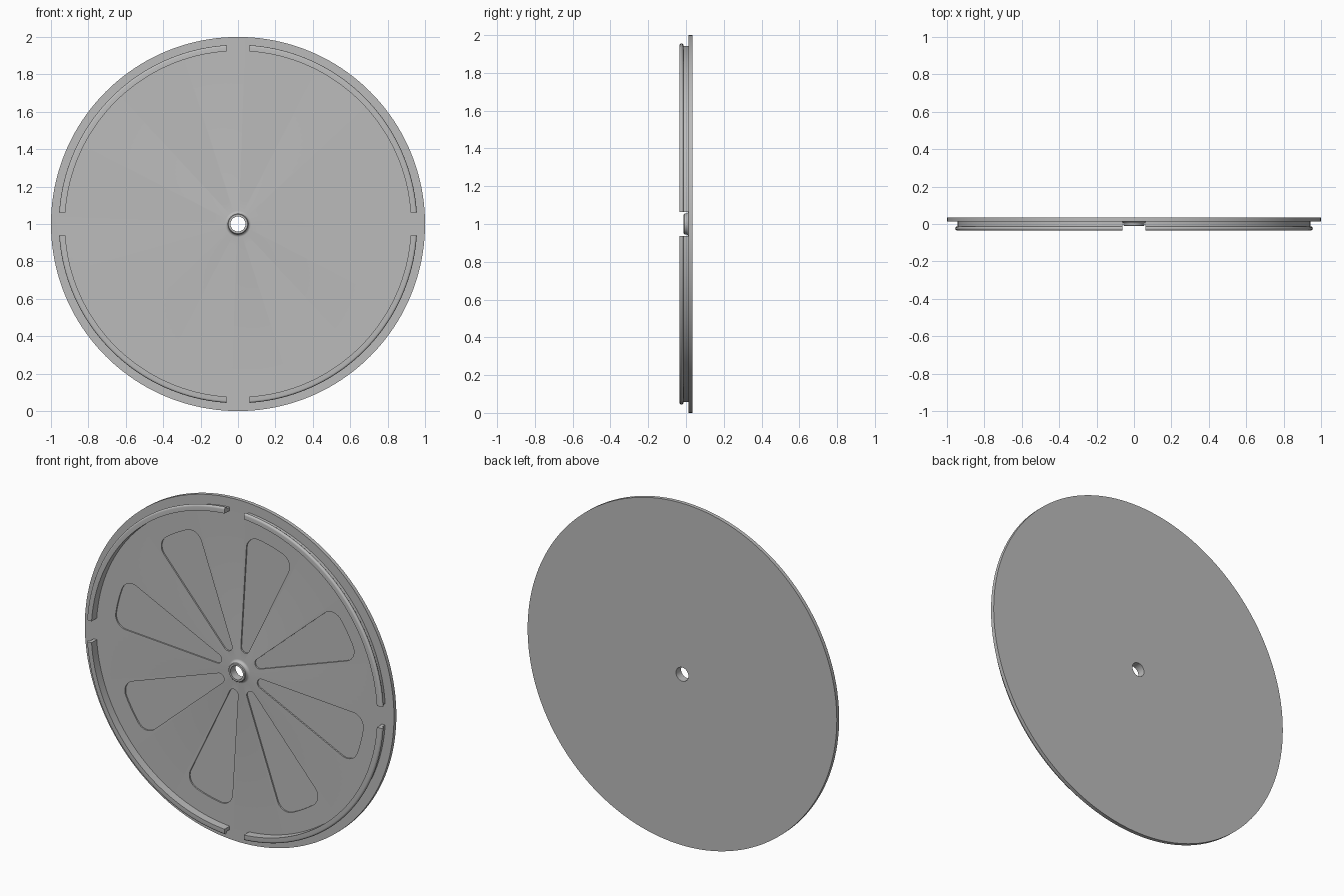
import bpy, bmesh
from math import sin, cos, asin, pi, radians

cube = bpy.data.objects.get("Cube")
if cube:
    bpy.data.objects.remove(cube)

BACK, FACE, FRONT = 0.035, 0.013, -0.035   # depth levels along y
GAP = 0.0625                               # half width of the rim gaps
POCKETS, DEPTH = 8, 0.008

grey = bpy.data.materials.new("plain grey")
grey.use_nodes = True
grey.diffuse_color = (0.5, 0.5, 0.5, 1)
grey.node_tree.nodes["Principled BSDF"].inputs["Base Color"].default_value = grey.diffuse_color


def polar(r, a, y):
    return (r * cos(a), y, 1 + r * sin(a))


def arc(cx, cy, r, a0, a1, n):
    return [(cx + r * cos(a0 + (a1 - a0) * i / n),
             cy + r * sin(a0 + (a1 - a0) * i / n)) for i in range(n + 1)]


def finish(bm, name):
    bmesh.ops.recalc_face_normals(bm, faces=bm.faces)
    mesh = bpy.data.meshes.new(name)
    bm.to_mesh(mesh)
    bm.free()
    obj = bpy.data.objects.new(name, mesh)
    bpy.context.collection.objects.link(obj)
    mesh.materials.append(grey)
    return obj


def smooth(obj):
    bpy.ops.object.select_all(action='DESELECT')
    obj.select_set(True)
    bpy.context.view_layer.objects.active = obj
    bpy.ops.object.shade_smooth_by_angle(angle=radians(35))


def sweep(bm, profile, steps, start=0.0, gap=None):
    """Revolve a closed (radius, y) profile: a full turn, or a quarter with parallel-sided ends."""
    rings = []
    for i in range(steps if gap is None else steps + 1):
        ring = []
        for r, y in profile:
            trim = asin(gap / r) if gap else 0
            span = pi / 2 - 2 * trim if gap else 2 * pi
            ring.append(bm.verts.new(polar(r, start + trim + span * i / steps, y)))
        rings.append(ring)
    pairs = list(zip(rings, rings[1:]))
    if gap is None:
        pairs.append((rings[-1], rings[0]))
    else:
        bm.faces.new(rings[0])
        bm.faces.new(rings[-1])
    n = len(profile)
    for a, b in pairs:
        for j in range(n):
            k = (j + 1) % n
            bm.faces.new((a[j], a[k], b[k], b[j]))


# Disc with a central hole and a filleted boss
bm = bmesh.new()
fillet = arc(0.07, FACE - 0.015, 0.015, pi / 2, pi, 6)
sweep(bm, [(0.04, BACK), (1.0, BACK), (1.0, FACE)] + fillet
      + [(0.055, -0.008), (0.051, -0.012), (0.04, -0.012)], 160)
disc = finish(bm, "disc_with_boss")

# Rounded wedge pockets cut into the front face
half = radians(11)
tip, tip_r = 0.148, 0.148 * sin(half)
corner_r, outer = 0.07, 0.81
d = outer - corner_r
off = half - asin(corner_r / d)
outline = (arc(tip, 0, tip_r, pi / 2 + half, 1.5 * pi - half, 10)
           + arc(d * cos(off), -d * sin(off), corner_r, -pi / 2 - half, -off, 10)
           + arc(0, 0, outer, -off, off, 8)[1:-1]
           + arc(d * cos(off), d * sin(off), corner_r, off, pi / 2 + half, 10))
bm = bmesh.new()
for i in range(POCKETS):
    t = radians(75.5) + 2 * pi * i / POCKETS
    low, high = [[bm.verts.new((u * cos(t) - v * sin(t), y, 1 + u * sin(t) + v * cos(t)))
                  for u, v in outline] for y in (FACE + DEPTH, FACE - 0.02)]
    bm.faces.new(low)
    bm.faces.new(high)
    for j in range(len(low)):
        bm.faces.new((low[j - 1], low[j], high[j], high[j - 1]))
cutter = finish(bm, "pocket_cutter")
cutter.hide_render = True
cut = disc.modifiers.new("pockets", 'BOOLEAN')
cut.operation, cut.solver, cut.object = 'DIFFERENCE', 'EXACT', cutter
bpy.context.view_layer.objects.active = disc
bpy.ops.object.modifier_apply(modifier=cut.name)
bpy.data.objects.remove(cutter)
smooth(disc)

# Four rim segments with a rounded outer snap lip
lip = arc(0.947, -0.024, 0.011, pi / 2, -pi / 2, 8)
for i, name in enumerate(("upper_left", "upper_right", "lower_right", "lower_left")):
    bm = bmesh.new()
    sweep(bm, [(0.925, FACE + 0.001), (0.945, FACE + 0.001), (0.945, -0.013)]
          + lip + [(0.925, FRONT)], 40, i * pi / 2, GAP)
    smooth(finish(bm, name + "_rim_segment"))
